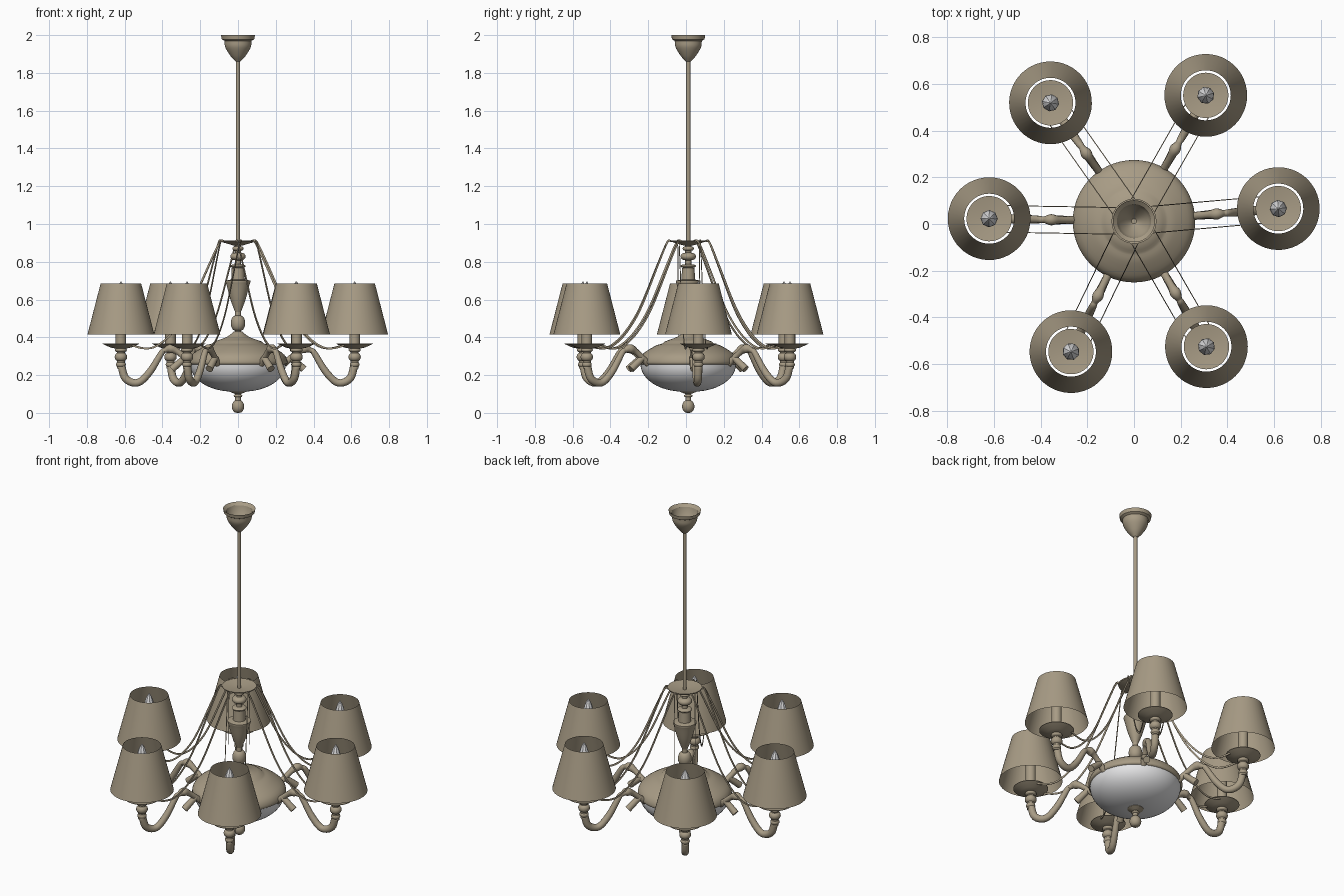
import bpy, bmesh, math
from mathutils import Vector, Matrix

if "Cube" in bpy.data.objects:
    bpy.data.objects.remove(bpy.data.objects["Cube"])

CY = 0.012  # the hub sits slightly off the origin


def material(name, rgb):
    m = bpy.data.materials.new(name)
    m.diffuse_color = (*rgb, 1)
    m.use_nodes = True
    m.node_tree.nodes["Principled BSDF"].inputs["Base Color"].default_value = m.diffuse_color
    return m


BRASS = material("antique brass", (0.39, 0.33, 0.235))
GLASS = material("white glass", (0.78, 0.78, 0.79))


def finish(bm, name, mat, closed=True, smooth=True):
    if closed:
        bmesh.ops.recalc_face_normals(bm, faces=bm.faces)
    me = bpy.data.meshes.new(name)
    bm.to_mesh(me)
    bm.free()
    me.materials.append(mat)
    ob = bpy.data.objects.new(name, me)
    bpy.context.collection.objects.link(ob)
    ob.location.y = CY
    if smooth:
        bpy.ops.object.select_all(action='DESELECT')
        ob.select_set(True)
        bpy.context.view_layer.objects.active = ob
        bpy.ops.object.shade_smooth_by_angle(angle=math.radians(40))
    return ob


def bridge(bm, rings):
    n = len(rings[0])
    for a, b in zip(rings, rings[1:]):
        for i in range(n):
            j = (i + 1) % n
            bm.faces.new((a[i], a[j], b[j], b[i]))


def spline(pts, steps):
    """Catmull-Rom through the points."""
    p = [Vector(q) for q in pts]
    p = [2 * p[0] - p[1]] + p + [2 * p[-1] - p[-2]]
    out = []
    for i in range(1, len(p) - 2):
        a, b, c, d = p[i - 1:i + 3]
        for s in range(steps):
            t = s / steps
            out.append(0.5 * (2 * b + (c - a) * t + (2 * a - 5 * b + 4 * c - d) * t * t
                              + (3 * b - a - 3 * c + d) * t ** 3))
    return out + [p[-2]]


def bead(z, r, h, core=0.4):
    """Rounded bead profile at height z, tapering to core * r."""
    return [(r * (core + (1 - core) * math.cos(a)), z + h / 2 * math.sin(a))
            for a in (math.pi * (i / 8 - 0.5) for i in range(9))]


def lathe(name, profile, mat, seg=40, caps=True, smooth=True):
    """Revolve (radius, z) points around z."""
    bm = bmesh.new()
    rings = [[bm.verts.new((q[0] * math.cos(2 * math.pi * i / seg),
                            q[0] * math.sin(2 * math.pi * i / seg), q[1]))
              for i in range(seg)] for q in profile]
    bridge(bm, rings)
    if caps:
        bm.faces.new(rings[0][::-1])
        bm.faces.new(rings[-1])
    return finish(bm, name, mat, caps, smooth)


def sweep(name, pts, mat, seg=14, steps=5, flat=1.0, sides=(0.0,)):
    """Sweep a round or flattened section along (x, z, radius) points in the xz plane."""
    path = spline(pts, steps)
    bm = bmesh.new()
    for off in sides:
        rings = []
        for k, q in enumerate(path):
            t = path[min(k + 1, len(path) - 1)] - path[max(k - 1, 0)]
            n = Vector((-t.y, t.x)).normalized()
            ring = []
            for i in range(seg):
                a = 2 * math.pi * (i + 0.5) / seg
                u, v = q.z * math.cos(a), q.z * flat * math.sin(a)
                ring.append(bm.verts.new((q.x + n.x * u, off + v, q.y + n.y * u)))
            rings.append(ring)
        bridge(bm, rings)
        bm.faces.new(rings[0][::-1])
        bm.faces.new(rings[-1])
    return finish(bm, name, mat)


# --- ceiling fitting ---
cup = spline([(0.072, 1.97), (0.067, 1.935), (0.04, 1.89), (0.013, 1.86)], 5)
lathe("ceiling_canopy", [(0.073, 1.985), (0.09, 2.0), (0.086, 1.978)] + cup, BRASS, caps=False)
lathe("canopy_inside", [(0.073, 1.985), (0.062, 1.94), (0.011, 1.885)], BRASS, caps=False)
lathe("hanging_rod", [(0.011, 0.9), (0.011, 1.89)], BRASS, 16)

# --- turned column ---
lathe("top_plate", [(0.02, 0.885), (0.094, 0.907), (0.096, 0.913), (0.012, 0.9)], BRASS)
lathe("column_core", [(0.016, 0.4), (0.016, 0.9)], BRASS, 24)
vase = spline([(0.014, 0.53), (0.04, 0.6), (0.06, 0.675), (0.065, 0.692)], 4)
lathe("column_vase", vase + [(0.065, 0.7), (0.036, 0.706), (0.033, 0.768)], BRASS)
for z, r, h in ((0.475, 0.038, 0.08), (0.777, 0.041, 0.02), (0.828, 0.041, 0.04),
                (0.87, 0.03, 0.025)):
    lathe("column_bead", bead(z, r, h), BRASS)

# --- bowl ---
cover = spline([(0.24, 0.25), (0.262, 0.265), (0.245, 0.308), (0.18, 0.352), (0.135, 0.368)], 4)
neck = spline([(0.125, 0.378), (0.06, 0.402), (0.022, 0.43)], 3)
lathe("bowl_cover", cover + neck, BRASS, 56)
bowl = [(0.03 + 0.223 * math.cos(a), 0.258 - 0.145 * math.sin(a))
        for a in (math.pi / 2 * i / 12 for i in range(13))]
lathe("glass_bowl", bowl, GLASS, 56)
lathe("finial_ball", bead(0.034, 0.033, 0.066, 0.25), BRASS, 28)
lathe("finial_stem", [(0.015, 0.06), (0.015, 0.1), (0.045, 0.112), (0.045, 0.12)], BRASS, 28)
lathe("finial_ring", bead(0.09, 0.023, 0.016), BRASS, 28)
lathe("finial_tip", [(0.008, 0.0), (0.014, 0.012)], BRASS, 20)

# --- one lamp along +x, repeated below ---
bulb = spline([(0.018, 0.53), (0.037, 0.58), (0.02, 0.66), (0.002, 0.695)], 3)
dish = [(0.025, 0.34), (0.055, 0.346), (0.097, 0.365), (0.097, 0.368), (0.028, 0.358)]
lamp_parts = [
    lathe("lamp_shade", [(0.177, 0.415), (0.107, 0.686)], BRASS, 48, caps=False),
    lathe("candle_tube", [(0.028, 0.355), (0.028, 0.535)], BRASS, 20),
    lathe("candle_bulb", bulb, GLASS, 8, smooth=False),
    lathe("drip_dish", dish, BRASS, 36),
    lathe("cup_core", [(0.021, 0.235), (0.021, 0.345)], BRASS, 24),
]
for z, r, h in ((0.256, 0.026, 0.03), (0.296, 0.033, 0.045), (0.333, 0.032, 0.025)):
    lamp_parts.append(lathe("cup_bead", bead(z, r, h), BRASS, 24))
for ob in lamp_parts:
    ob.data.transform(Matrix.Translation((0.62, 0, 0)))

# --- its arm, stub and paired flat straps ---
arm = [(0.62, 0.26, 0.021), (0.595, 0.182, 0.021), (0.53, 0.16, 0.02), (0.465, 0.22, 0.019),
       (0.405, 0.317, 0.016), (0.385, 0.332, 0.014), (0.355, 0.34, 0.024),
       (0.315, 0.32, 0.016), (0.245, 0.26, 0.018)]
strap = [(0.075, 0.909), (0.096, 0.903), (0.15, 0.79), (0.24, 0.59), (0.3, 0.485),
         (0.37, 0.4), (0.44, 0.35), (0.5, 0.342), (0.56, 0.357)]
arm_parts = [
    sweep("curved_arm", arm, BRASS),
    sweep("arm_stub", [(0.275, 0.295, 0.017), (0.35, 0.232, 0.02)], BRASS),
    sweep("hanging_straps", [(x, z, 0.007) for x, z in strap], BRASS,
          seg=4, flat=0.4, sides=(-0.057, 0.057)),
]

# arm angles are slightly uneven
for k, deg in enumerate((5, 60.3, 125.2, 179, 244.2, 300)):
    for src in lamp_parts + arm_parts:
        ob = src if k == 0 else src.copy()
        if k:
            bpy.context.collection.objects.link(ob)
        ob.rotation_euler.z = math.radians(deg)
